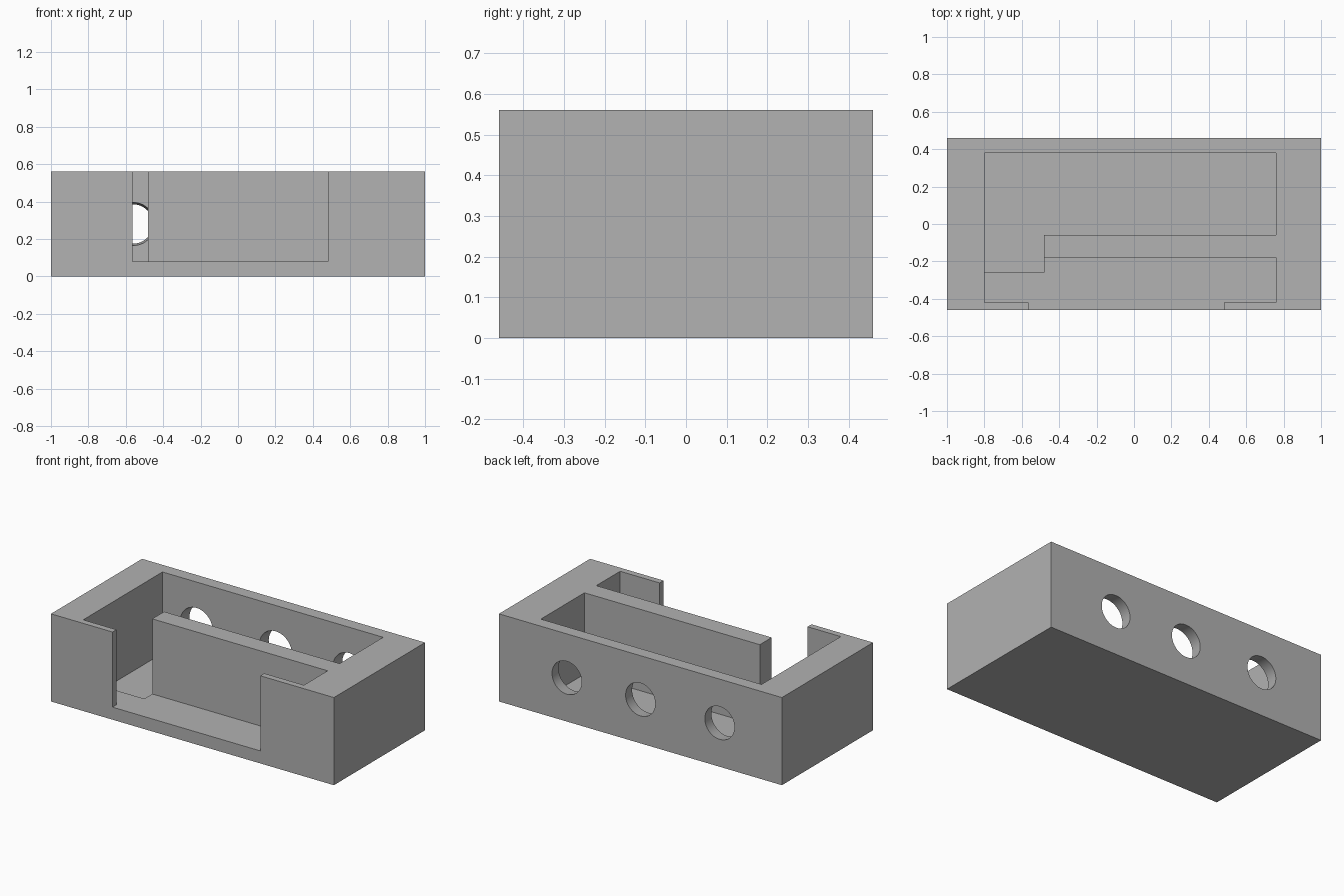
import bpy, bmesh, math

if "Cube" in bpy.data.objects:
    bpy.data.objects.remove(bpy.data.objects["Cube"])

grey = bpy.data.materials.new("plain grey")
grey.diffuse_color = (0.445, 0.445, 0.445, 1)
grey.use_nodes = True
grey.node_tree.nodes["Principled BSDF"].inputs["Base Color"].default_value = grey.diffuse_color


def prism(name, outline, z0, z1):
    """Extrude a counter-clockwise outline from z0 up to z1."""
    bm = bmesh.new()
    face = bm.faces.new([bm.verts.new((x, y, z0)) for x, y in outline])
    top = bmesh.ops.extrude_face_region(bm, geom=[face])["geom"]
    for v in top:
        if isinstance(v, bmesh.types.BMVert):
            v.co.z = z1
    bmesh.ops.recalc_face_normals(bm, faces=bm.faces)
    mesh = bpy.data.meshes.new(name)
    bm.to_mesh(mesh)
    bm.free()
    obj = bpy.data.objects.new(name, mesh)
    bpy.context.collection.objects.link(obj)
    mesh.materials.append(grey)
    return obj


def cut(body, cutter):
    """Subtract the cutter from the body, then discard it."""
    cutter.hide_render = True
    mod = body.modifiers.new("cut", 'BOOLEAN')
    mod.operation = 'DIFFERENCE'
    mod.solver = 'EXACT'
    mod.object = cutter
    bpy.context.view_layer.objects.active = body
    bpy.ops.object.modifier_apply(modifier=mod.name)
    bpy.data.objects.remove(cutter)


# Solid outer block
housing = prism("housing", [(-1, -.46), (1, -.46), (1, .46), (-1, .46)], 0, .56)

# Deep rear pocket with a leg reaching past the end of the divider
cut(housing, prism("rear_pocket_cutter", [
    (-.8, -.26), (-.48, -.26), (-.48, -.06), (.76, -.06), (.76, .38), (-.8, .38)], .04, .8))

# Shallower front pocket, open through the thin front wall
cut(housing, prism("front_pocket_cutter", [
    (-.8, -.42), (-.565, -.42), (-.565, -.6), (.48, -.6), (.48, -.42),
    (.76, -.42), (.76, -.18), (-.8, -.18)], .08, .8))

# Three round, slightly tapered holes through the back wall
for x in (-.56, 0, .52):
    bpy.ops.mesh.primitive_cone_add(vertices=48, radius1=.12, radius2=.10, depth=.16,
                                    location=(x, .42, .28), rotation=(-math.pi / 2, 0, 0))
    hole = bpy.context.object
    hole.name = "hole_cutter"
    hole.data.materials.append(grey)
    cut(housing, hole)

# Smooth hole walls, crisp edges
bpy.ops.object.select_all(action='DESELECT')
housing.select_set(True)
bpy.context.view_layer.objects.active = housing
bpy.ops.object.shade_smooth_by_angle(angle=math.radians(30))
